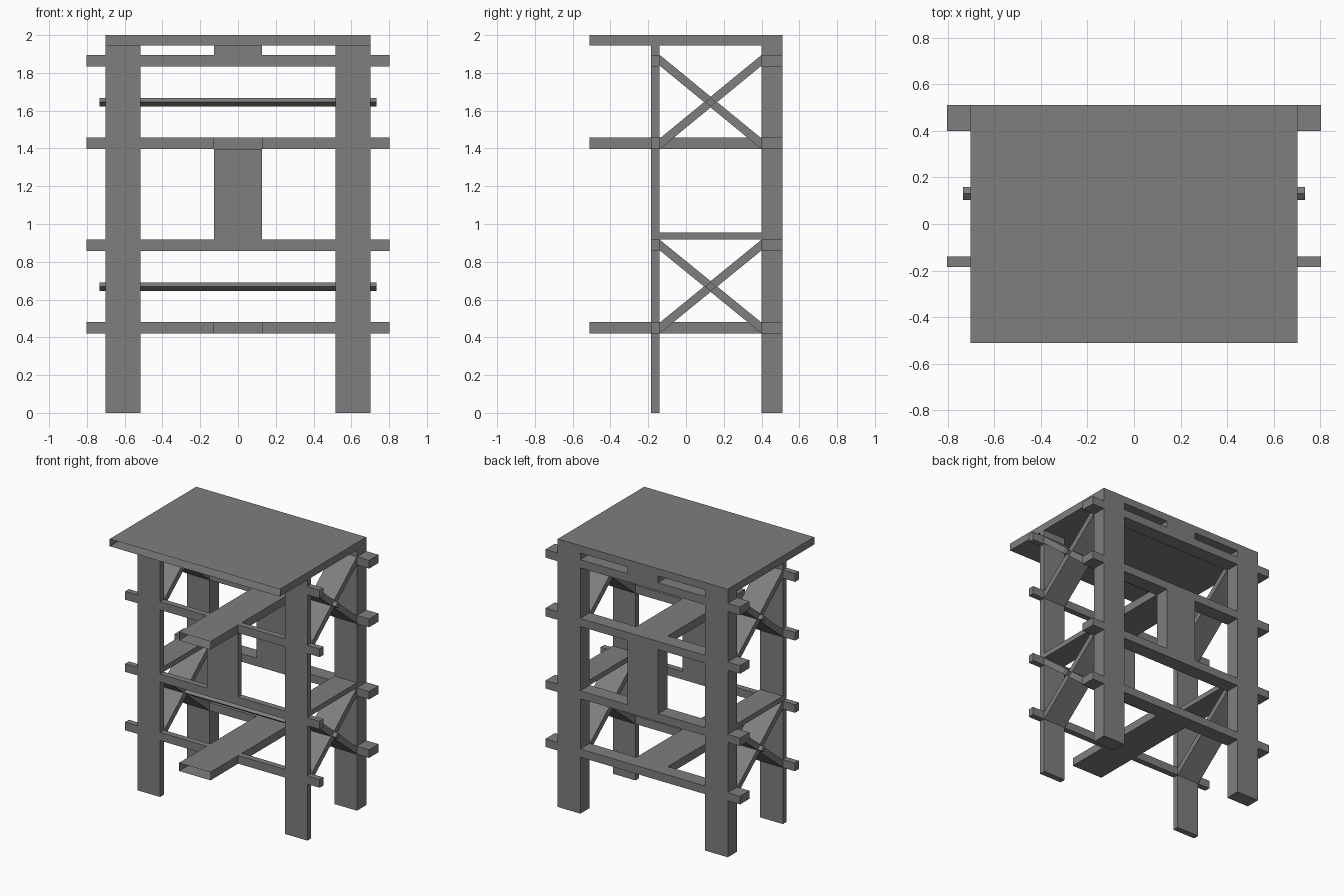
import bpy
import bmesh

if "Cube" in bpy.data.objects:
    bpy.data.objects.remove(bpy.data.objects["Cube"])

LEG_IN, LEG_OUT, RAIL_END = 0.515, 0.702, 0.803
PLANK = 0.13
FRAMES = {"front": (-0.184, -0.139), "back": (0.40, 0.51)}
RAILS = [(0.421, 0.482), (0.857, 0.917), (1.396, 1.457), (1.834, 1.895)]
SLAB_Z = 1.945
Y0, Y1 = FRAMES["front"][1], FRAMES["back"][0]

# Dark grey finish shared by every part
dark = bpy.data.materials.new("dark_grey")
dark.diffuse_color = (0.21, 0.21, 0.21, 1)
dark.use_nodes = True
dark.node_tree.nodes["Principled BSDF"].inputs["Base Color"].default_value = dark.diffuse_color


def prism(name, profile, x0, x1, open_front=False):
    """Extrude a (y, z) profile along x from x0 to x1."""
    x0, x1 = min(x0, x1), max(x0, x1)
    bm = bmesh.new()
    face = bm.faces.new([bm.verts.new((x0, y, z)) for y, z in profile])
    ext = bmesh.ops.extrude_face_region(bm, geom=[face])
    moved = [v for v in ext["geom"] if isinstance(v, bmesh.types.BMVert)]
    bmesh.ops.translate(bm, verts=moved, vec=(x1 - x0, 0, 0))
    bmesh.ops.recalc_face_normals(bm, faces=bm.faces[:])
    if open_front:
        front = [f for f in bm.faces if f.normal.y < -0.9]
        bmesh.ops.delete(bm, geom=front, context='FACES_ONLY')
    mesh = bpy.data.meshes.new(name)
    bm.to_mesh(mesh)
    bm.free()
    mesh.materials.append(dark)
    obj = bpy.data.objects.new(name, mesh)
    bpy.context.collection.objects.link(obj)
    return obj


def box(name, x, y, z, open_front=False):
    rect = [(y[0], z[0]), (y[1], z[0]), (y[1], z[1]), (y[0], z[1])]
    return prism(name, rect, x[0], x[1], open_front)


# Top slab, hollow at its front edge
box("top_slab", (-LEG_OUT, LEG_OUT), (-0.51, 0.51), (SLAB_Z, 2.0), True)

# Front and back frames: legs, rails with protruding ends, centre panels
for frame, y in FRAMES.items():
    for side, s in (("left", -1), ("right", 1)):
        box(f"{frame}_leg_{side}", (s * LEG_IN, s * LEG_OUT), y, (0, SLAB_Z))
        for i, z in enumerate(RAILS):
            box(f"{frame}_rail_end_{side}_{i}", (s * LEG_OUT, s * RAIL_END), y, z)
            # Front rails carrying a hollow plank stop at its sides
            inner = PLANK if frame == "front" and i in (0, 2) else 0
            if inner:
                box(f"{frame}_rail_{side}_{i}", (s * inner, s * LEG_IN), y, z)
            elif s == 1:
                box(f"{frame}_rail_{i}", (-LEG_IN, LEG_IN), y, z)
    box(f"{frame}_centre_panel", (-0.127, 0.127), y, (RAILS[1][1], RAILS[2][0]))
    box(f"{frame}_top_block", (-0.127, 0.127), y, (RAILS[3][1], SLAB_Z))

# Centre planks running from the back rail out past the front
for name, z in (("lower", RAILS[0]), ("upper", RAILS[2])):
    box(f"{name}_centre_plank", (-PLANK, PLANK), (-0.51, Y1), z, True)

# Side shelves between the legs
for side, s in (("left", -1), ("right", 1)):
    box(f"side_shelf_{side}", (s * LEG_IN, s * LEG_OUT), (Y0, Y1), (0.917, 0.955))

# Crossed side braces and the diamond rods through their centres
T = 0.057
for level, lo, hi in (("lower", RAILS[0][0], RAILS[1][1]),
                      ("upper", RAILS[2][0], RAILS[3][1])):
    for side, s in (("left", -1), ("right", 1)):
        for kind, a, b in (("rising", lo, hi - T), ("falling", hi - T, lo)):
            prof = [(Y0, a), (Y1, b), (Y1, b + T), (Y0, a + T)]
            prism(f"{level}_brace_{kind}_{side}", prof, s * LEG_IN, s * LEG_OUT)
    yc, zc = (Y0 + Y1) / 2, (lo + hi) / 2
    w, h = 0.028, 0.0225
    prism(f"{level}_rod", [(yc - w, zc), (yc, zc - h), (yc + w, zc), (yc, zc + h)],
          -0.733, 0.733)
